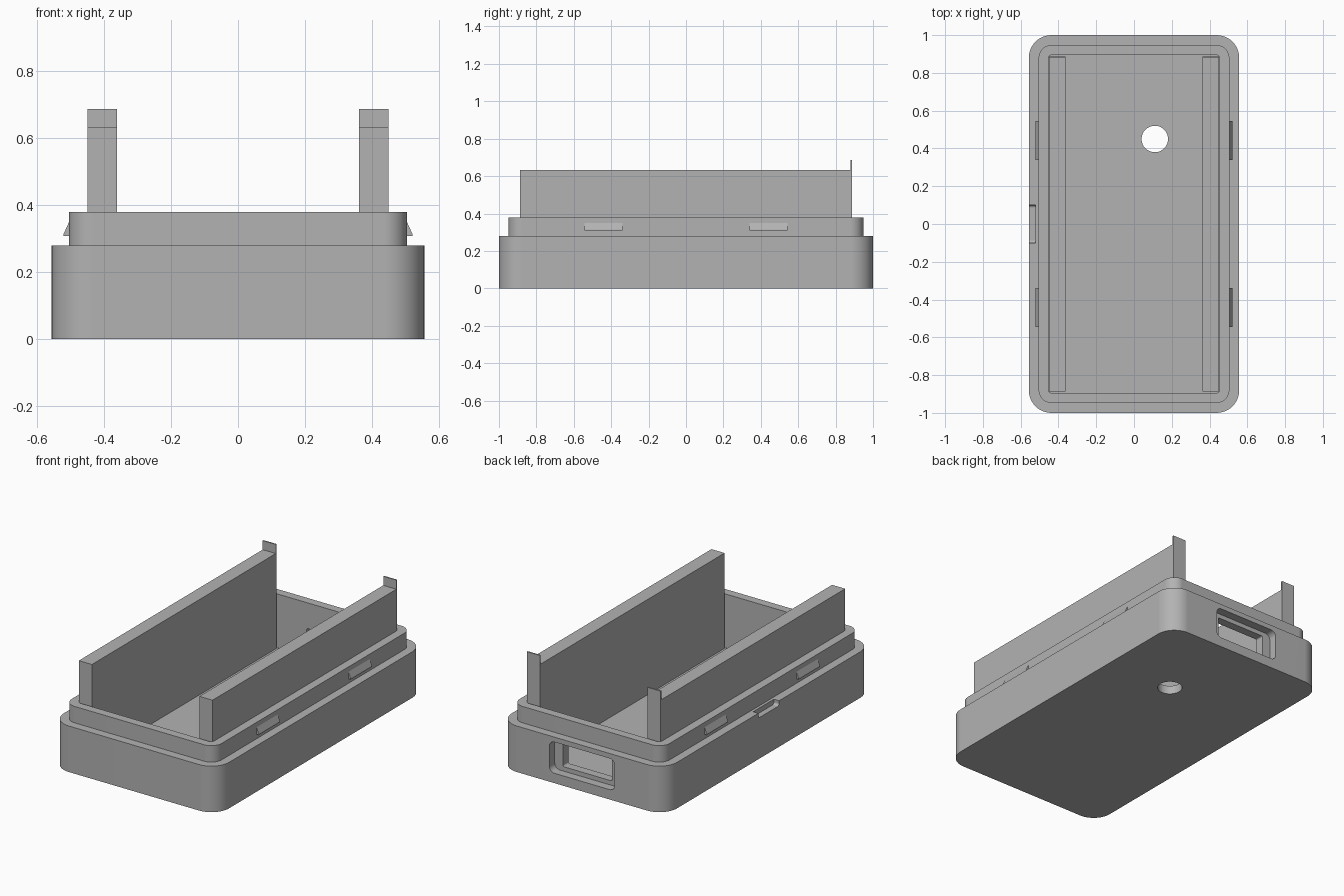
import bpy, bmesh, math
from mathutils import Matrix

old = bpy.data.objects.get("Cube")
if old:
    bpy.data.objects.remove(old, do_unlink=True)

# Single plain grey plastic
grey = bpy.data.materials.new("grey_plastic")
grey.use_nodes = True
COLOUR = (0.45, 0.45, 0.45, 1)
grey.diffuse_color = COLOUR
grey.node_tree.nodes["Principled BSDF"].inputs["Base Color"].default_value = COLOUR

WALL = 0.052            # wall and floor step
HALF_X, HALF_Y = 0.557, 1.0
BODY_TOP, LIP_TOP = 0.28, 0.38


def prism(name, outline, low, high, matrix=None):
    """Extrude a 2D outline from low to high, then place it with a matrix."""
    bm = bmesh.new()
    base = bm.faces.new([bm.verts.new((u, v, low)) for u, v in outline])
    grown = bmesh.ops.extrude_face_region(bm, geom=[base])["geom"]
    top = [g for g in grown if isinstance(g, bmesh.types.BMVert)]
    bmesh.ops.translate(bm, verts=top, vec=(0, 0, high - low))
    if matrix:
        bm.transform(matrix)
    bmesh.ops.recalc_face_normals(bm, faces=bm.faces)
    mesh = bpy.data.meshes.new(name)
    bm.to_mesh(mesh)
    bm.free()
    mesh.materials.append(grey)
    obj = bpy.data.objects.new(name, mesh)
    bpy.context.collection.objects.link(obj)
    return obj


def rounded(hx, hy, r, cx=0, cy=0, steps=12):
    """Rounded rectangle outline."""
    points = []
    for i, (sx, sy) in enumerate(((1, 1), (-1, 1), (-1, -1), (1, -1))):
        for s in range(steps + 1):
            a = math.pi / 2 * (i + s / steps)
            points.append((cx + sx * (hx - r) + r * math.cos(a),
                           cy + sy * (hy - r) + r * math.sin(a)))
    return points


def box(name, x, y, z):
    outline = [(x[0], y[0]), (x[1], y[0]), (x[1], y[1]), (x[0], y[1])]
    return prism(name, outline, *z)


def select(obj):
    bpy.ops.object.select_all(action='DESELECT')
    obj.select_set(True)
    bpy.context.view_layer.objects.active = obj


def combine(target, tool, operation):
    """Apply a boolean and discard the tool."""
    tool.hide_render = True
    mod = target.modifiers.new("cut", 'BOOLEAN')
    mod.operation, mod.solver, mod.object = operation, 'EXACT', tool
    select(target)
    bpy.ops.object.modifier_apply(modifier=mod.name)
    bpy.data.objects.remove(tool, do_unlink=True)


# Case: outer body with a stepped-in lip, hollowed from above
case = prism("case", rounded(HALF_X, HALF_Y, 0.12), 0, BODY_TOP)
lip = prism("lip", rounded(HALF_X - WALL, HALF_Y - WALL, 0.07), 0.1, LIP_TOP)
combine(case, lip, 'UNION')
cavity = prism("cavity", rounded(HALF_X - 2 * WALL, HALF_Y - 2 * WALL, 0.02), WALL, 0.6)
combine(case, cavity, 'DIFFERENCE')

# Back port: rounded recess with a through window
stand = Matrix.Rotation(math.pi / 2, 4, 'X')   # outline in x-z, depth along -y
pocket = prism("pocket", rounded(0.22, 0.095, 0.035, 0, 0.155), -1.1, WALL - HALF_Y, stand)
combine(case, pocket, 'DIFFERENCE')
window = prism("window", rounded(0.165, 0.068, 0.008, 0, 0.155), -1.1, -0.8, stand)
combine(case, window, 'DIFFERENCE')

# Round hole through the floor
hole = prism("hole", rounded(0.07, 0.07, 0.07 - 1e-4, 0.11, 0.45), -0.1, 0.2)
combine(case, hole, 'DIFFERENCE')

# Pry notch in the top edge of the right side
sideways = Matrix(((0, 0, 1, 0), (1, 0, 0, 0), (0, 1, 0, 0), (0, 0, 0, 1)))
notch = prism("notch", rounded(0.1, 0.03, 0.015, 0, BODY_TOP), -0.7, -0.522, sideways)
combine(case, notch, 'DIFFERENCE')

select(case)
bpy.ops.object.shade_smooth_by_angle(angle=math.radians(30))
case.modifiers.new("even_normals", 'WEIGHTED_NORMAL').keep_sharp = True

# Rails with end tabs, and snap wedges on the lip
for side, sx in (("left", 1), ("right", -1)):
    xs = sorted((sx * 0.362, sx * 0.45))
    box(side + "_rail", xs, (-0.888, 0.888), (WALL, 0.632))
    box(side + "_rail_tab", xs, (0.88, 0.888), (0.632, 0.687))
    root = HALF_X - WALL
    wedge = [(sx * (root - 0.01), 0.308), (sx * (root + 0.016), 0.308),
             (sx * (root + 0.016), 0.315), (sx * root, 0.35), (sx * (root - 0.01), 0.35)]
    for end, y in (("front", -0.442), ("back", 0.442)):
        prism(f"{side}_{end}_snap", wedge, -y - 0.102, -y + 0.102, stand)
